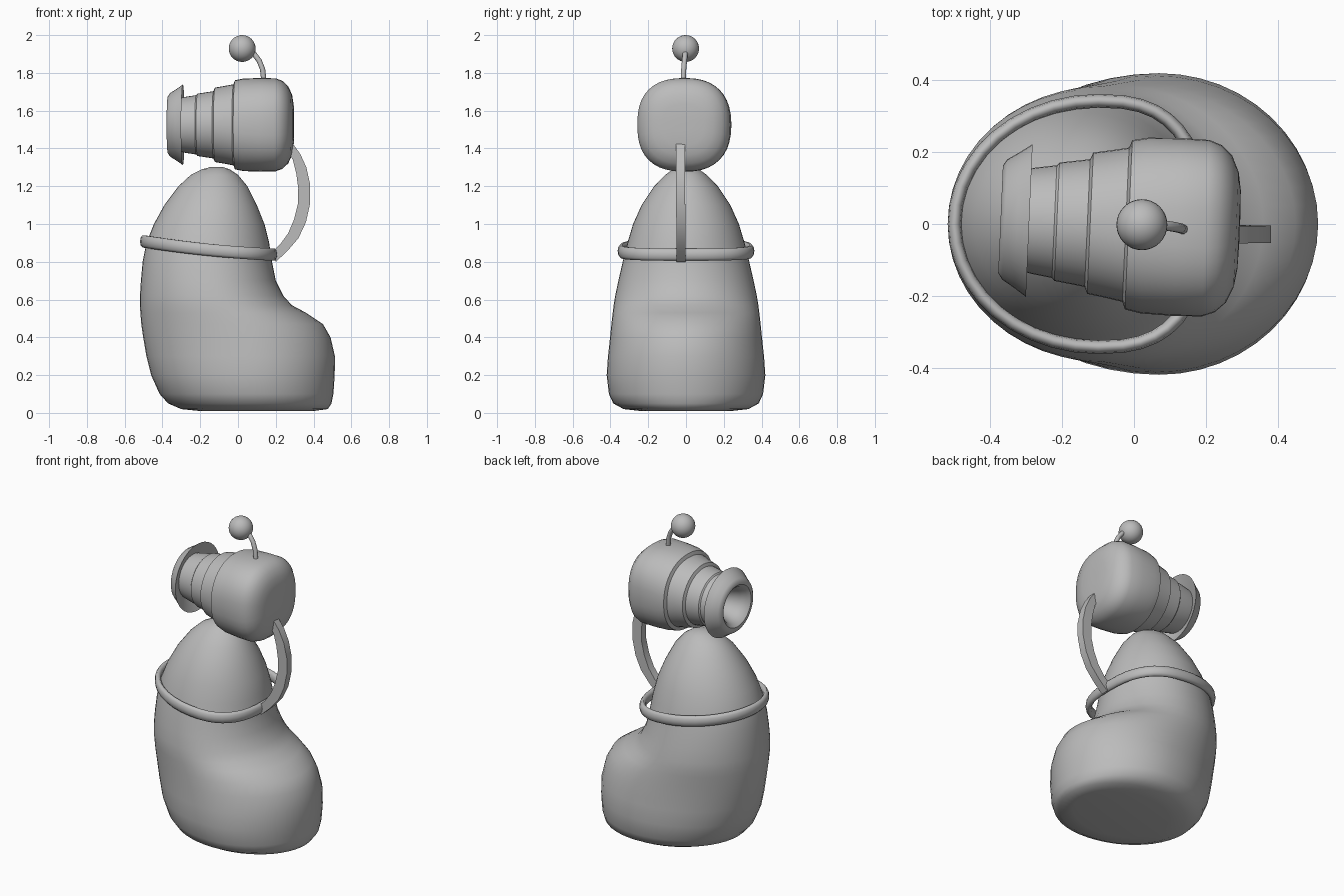
import bpy, bmesh, math
from mathutils import Vector, Matrix

grey = bpy.data.materials.new("plain_grey")
grey.diffuse_color = (0.5, 0.5, 0.5, 1)


def power(v, n):
    return math.copysign(abs(v) ** (2 / n), v)


def loft(name, rings, caps=True, closed=False, angle=40):
    """Skin a list of equal-length point rings."""
    bm = bmesh.new()
    vs = [[bm.verts.new(p) for p in ring] for ring in rings]
    n = len(vs[0])
    pairs = list(zip(vs, vs[1:])) + ([(vs[-1], vs[0])] if closed else [])
    for a, b in pairs:
        for i in range(n):
            j = (i + 1) % n
            bm.faces.new((a[i], a[j], b[j], b[i]))
    if caps and not closed:
        bm.faces.new(vs[0][::-1])
        bm.faces.new(vs[-1])
    bmesh.ops.recalc_face_normals(bm, faces=bm.faces)
    mesh = bpy.data.meshes.new(name)
    bm.to_mesh(mesh)
    bm.free()
    ob = bpy.data.objects.new(name, mesh)
    bpy.context.collection.objects.link(ob)
    finish(ob, angle)
    return ob


def finish(ob, angle):
    ob.data.materials.append(grey)
    bpy.ops.object.select_all(action='DESELECT')
    ob.select_set(True)
    bpy.context.view_layer.objects.active = ob
    bpy.ops.object.shade_smooth_by_angle(angle=math.radians(angle))


# Boot-shaped body: height, back x, toe x, half width, x of widest point
sections = [
    (0.01, -0.20, 0.40, 0.24, 0.09), (0.02, -0.30, 0.475, 0.33, 0.09),
    (0.05, -0.37, 0.495, 0.385, 0.09), (0.10, -0.415, 0.505, 0.408, 0.08),
    (0.20, -0.46, 0.512, 0.42, 0.07), (0.30, -0.485, 0.513, 0.413, 0.06),
    (0.40, -0.502, 0.49, 0.402, 0.02), (0.47, -0.512, 0.45, 0.395, -0.02),
    (0.53, -0.517, 0.36, 0.388, -0.06), (0.57, -0.519, 0.285, 0.383, -0.09),
    (0.62, -0.519, 0.24, 0.375, -0.11), (0.70, -0.514, 0.20, 0.358, -0.13),
    (0.80, -0.505, 0.18, 0.335, -0.14), (0.90, -0.485, 0.165, 0.31, -0.14),
    (1.00, -0.445, 0.14, 0.28, -0.14), (1.10, -0.39, 0.10, 0.235, -0.13),
    (1.20, -0.315, 0.05, 0.168, -0.13), (1.26, -0.25, 0.0, 0.11, -0.12),
    (1.29, -0.19, -0.045, 0.068, -0.115), (1.303, -0.14, -0.085, 0.025, -0.112)]
rings = []
for z, x0, x1, hw, xc in sections:
    ring = []
    for i in range(48):
        t = math.tau * i / 48
        c, s = math.cos(t), math.sin(t)
        ring.append((xc + c * (x1 - xc if c > 0 else xc - x0), hw * s, z))
    rings.append(ring)
loft("body", rings, angle=60)

# Tilted collar ring around the body
rings = []
for i in range(40):
    t = math.tau * i / 40
    c, s = math.cos(t), math.sin(t)
    n = 2.6 if c > 0 else 2
    x = -0.10 + power(c, n) * (0.29 if c > 0 else 0.40)
    y = 0.343 * power(s, n)
    u = (x + 0.5) / 0.69
    z = 0.908 - 0.11 * u + 0.04 * u * u
    out = Vector((c, s, 0))
    rings.append([Vector((x, y, z)) + out * 0.019 * math.cos(a) + Vector((0, 0, 0.034 * math.sin(a)))
                  for a in (math.tau * k / 10 for k in range(10))])
loft("collar_ring", rings, closed=True, angle=60)

# Head: stepped barrel, skirted muzzle and hollow funnel (x, radius, squareness)
profile = [
    (0.295, 0.04, 2.5), (0.293, 0.11, 2.5), (0.285, 0.16, 2.5), (0.265, 0.205, 2.5),
    (0.235, 0.233, 2.5), (0.20, 0.246, 2.5), (0.12, 0.248, 2.4), (0.03, 0.245, 2.3),
    (-0.015, 0.236, 2.2), (-0.023, 0.215, 2.2), (-0.07, 0.206, 2.1), (-0.122, 0.197, 2),
    (-0.13, 0.178, 2), (-0.215, 0.165, 2), (-0.222, 0.157, 2), (-0.28, 0.148, 2),
    (-0.325, 0.138, 2), (-0.292, 0.213, 2), (-0.325, 0.19, 2), (-0.36, 0.168, 2),
    (-0.372, 0.15, 2), (-0.372, 0.132, 2), (-0.355, 0.112, 2), (-0.32, 0.096, 2),
    (-0.27, 0.08, 2), (-0.22, 0.055, 2), (-0.20, 0.02, 2)]
rings = [[(x, r * power(math.cos(t), n), r * power(math.sin(t), n))
          for t in (math.tau * k / 40 for k in range(40))] for x, r, n in profile]
head = loft("head", rings, angle=35)
head.data.transform(Matrix.Translation((0, -0.003, 1.525)) @ Matrix.Rotation(math.radians(-2.5), 4, 'Z'))

# Flat curved strap joining collar and head: outer and inner edge points (x, z)
outer = [(0.20, 0.80), (0.26, 0.855), (0.32, 0.925), (0.36, 1.01), (0.382, 1.11),
         (0.382, 1.21), (0.362, 1.30), (0.33, 1.37), (0.28, 1.44)]
inner = [(0.185, 0.855), (0.225, 0.895), (0.265, 0.95), (0.297, 1.025), (0.318, 1.11),
         (0.319, 1.19), (0.308, 1.27), (0.29, 1.34), (0.26, 1.39)]
rings = []
for k, ((xo, zo), (xi, zi)) in enumerate(zip(outer, inner)):
    y = -0.026 - 0.004 * k / 8
    rings.append([(xo, y - 0.024, zo), (xo, y + 0.024, zo), (xi, y + 0.024, zi), (xi, y - 0.024, zi)])
loft("strap", rings, angle=40)

# Antenna stem
path = [(0.05, 0, 1.92), (0.085, -0.004, 1.90), (0.112, -0.008, 1.865),
        (0.13, -0.012, 1.82), (0.138, -0.015, 1.75)]
rings = []
for k, p in enumerate(path):
    a, b = Vector(path[max(k - 1, 0)]), Vector(path[min(k + 1, len(path) - 1)])
    d = (b - a).normalized()
    u = d.cross(Vector((0, 1, 0))).normalized()
    w = d.cross(u)
    rings.append([Vector(p) + 0.014 * (u * math.cos(t) + w * math.sin(t))
                  for t in (math.tau * i / 10 for i in range(10))])
loft("antenna_stem", rings, angle=50)

# Antenna ball
bpy.ops.mesh.primitive_uv_sphere_add(segments=32, ring_count=16, radius=0.071, location=(0.022, -0.002, 1.929))
ball = bpy.context.object
ball.name = "antenna_ball"
finish(ball, 60)
